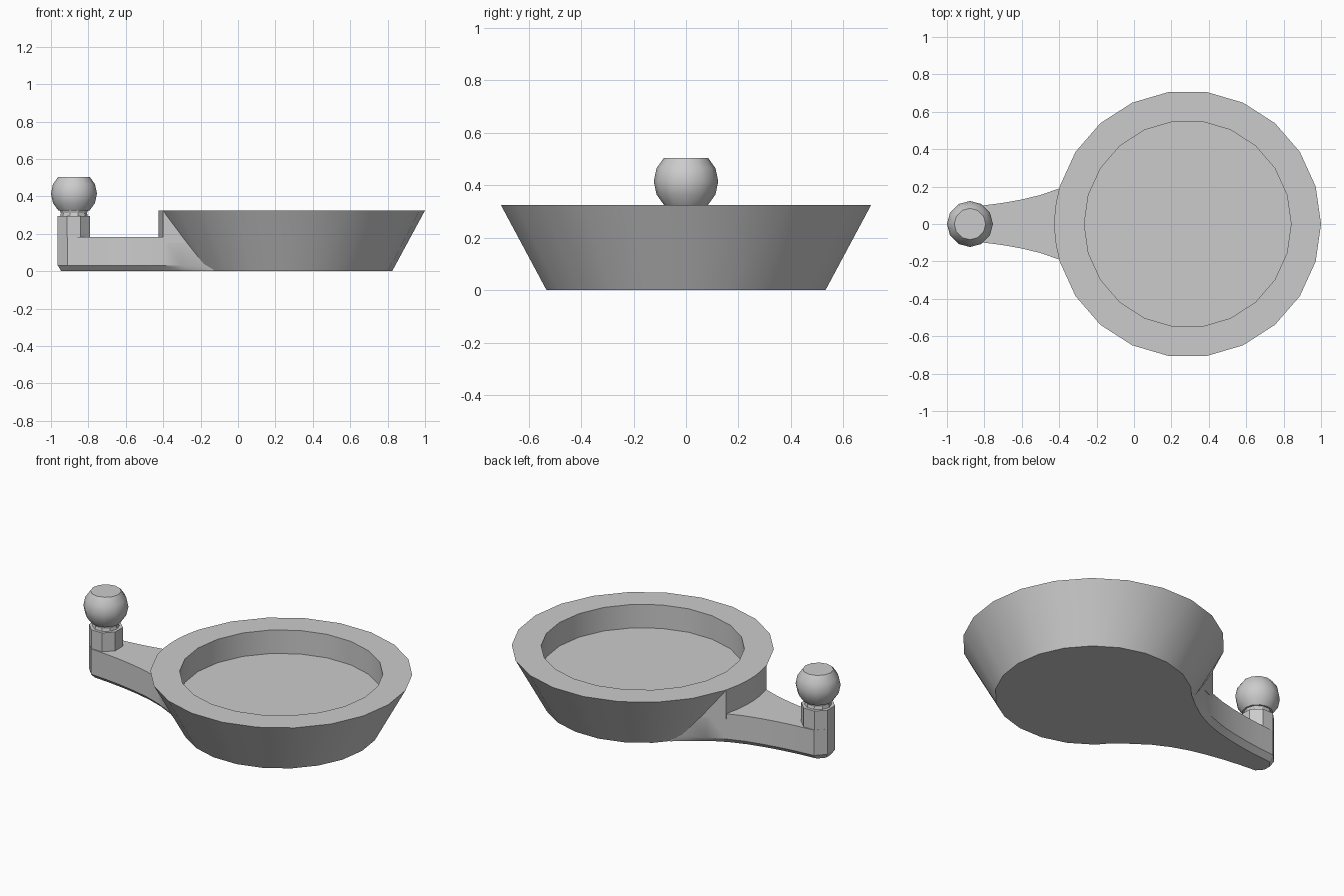
import bpy, bmesh, math

if "Cube" in bpy.data.objects:
    bpy.data.objects.remove(bpy.data.objects["Cube"])

grey = bpy.data.materials.new("plain_grey")
grey.use_nodes = True
grey.diffuse_color = (0.6, 0.6, 0.6, 1)
grey.node_tree.nodes["Principled BSDF"].inputs["Base Color"].default_value = (0.6, 0.6, 0.6, 1)

BOWL_X, POST_X = 0.287, -0.877
ARM_TOP, RIM_TOP = 0.182, 0.325


def loft(name, rings, smooth=30):
    """Skin a stack of equal-length rings and cap both ends."""
    bm = bmesh.new()
    loops = [[bm.verts.new(p) for p in ring] for ring in rings]
    n = len(loops[0])
    for a, b in zip(loops, loops[1:]):
        for i in range(n):
            j = (i + 1) % n
            bm.faces.new((a[i], a[j], b[j], b[i]))
    bm.faces.new(loops[0][::-1])
    bm.faces.new(loops[-1])
    bmesh.ops.recalc_face_normals(bm, faces=bm.faces)
    mesh = bpy.data.meshes.new(name)
    bm.to_mesh(mesh)
    bm.free()
    mesh.materials.append(grey)
    obj = bpy.data.objects.new(name, mesh)
    bpy.context.collection.objects.link(obj)
    bpy.ops.object.select_all(action='DESELECT')
    obj.select_set(True)
    bpy.context.view_layer.objects.active = obj
    bpy.ops.object.shade_smooth_by_angle(angle=math.radians(smooth))
    return obj


def circle(x, r, z, n, turn=0.0):
    return [(x + r * math.cos(2 * math.pi * (i + turn) / n),
             r * math.sin(2 * math.pi * (i + turn) / n), z) for i in range(n)]


def lathe(name, x, profile, n, turn=0.0, smooth=30):
    return loft(name, [circle(x, r, z, n, turn) for r, z in profile], smooth)


def mirrored(side):
    """Close a half outline across the x axis."""
    return side + [(x, -y) for x, y in reversed(side)]


# Tapered bowl with a straight-walled pocket
lathe("bowl", BOWL_X, [(0.537, 0), (0.713, RIM_TOP), (0.553, RIM_TOP), (0.553, 0.184)], 22)

# Flared arm with a chamfered underside
side = [(-0.963, 0.037), (-0.912, 0.09), (-0.8, 0.1), (-0.7, 0.113), (-0.6, 0.131),
        (-0.5, 0.155), (-0.4, 0.19), (-0.3, 0.235), (-0.2, 0.29), (-0.13, 0.337)]


def underside(x, y):
    inset = 0.03 * min(1, max(0, (-0.13 - x) / 0.2))
    return max(x, -0.945), y - min(inset, 0.4 * y)


low = mirrored([underside(x, y) for x, y in side])
full = mirrored(side)
loft("arm", [[(x, y, 0) for x, y in low],
             [(x, y, 0.03) for x, y in full],
             [(x, y, ARM_TOP) for x, y in full]])

# Upright shoulder where the arm meets the rim
arc = [(BOWL_X - 0.713 * math.cos(a), 0.713 * math.sin(a))
       for a in (0.05, 0.15, 0.27)]
shoulder = mirrored(arc + [(-0.275, 0.248)])
loft("shoulder", [[(x, y, z) for x, y in shoulder] for z in (0.15, RIM_TOP)])

# Eight-sided post at the arm's end
lathe("post", POST_X, [(0.094, 0.03), (0.094, 0.295)], 8, 0.5)

# Neck and flat-topped ball knob
lathe("neck", POST_X, [(0.075, 0.29), (0.07, 0.31), (0.078, 0.335)], 10)
ball = [(0.123 * math.cos(a), 0.415 + 0.123 * math.sin(a))
        for a in [math.radians(d) for d in (-47, -24, 0, 24, 47)]]
lathe("ball", POST_X, ball, 12, smooth=40)
